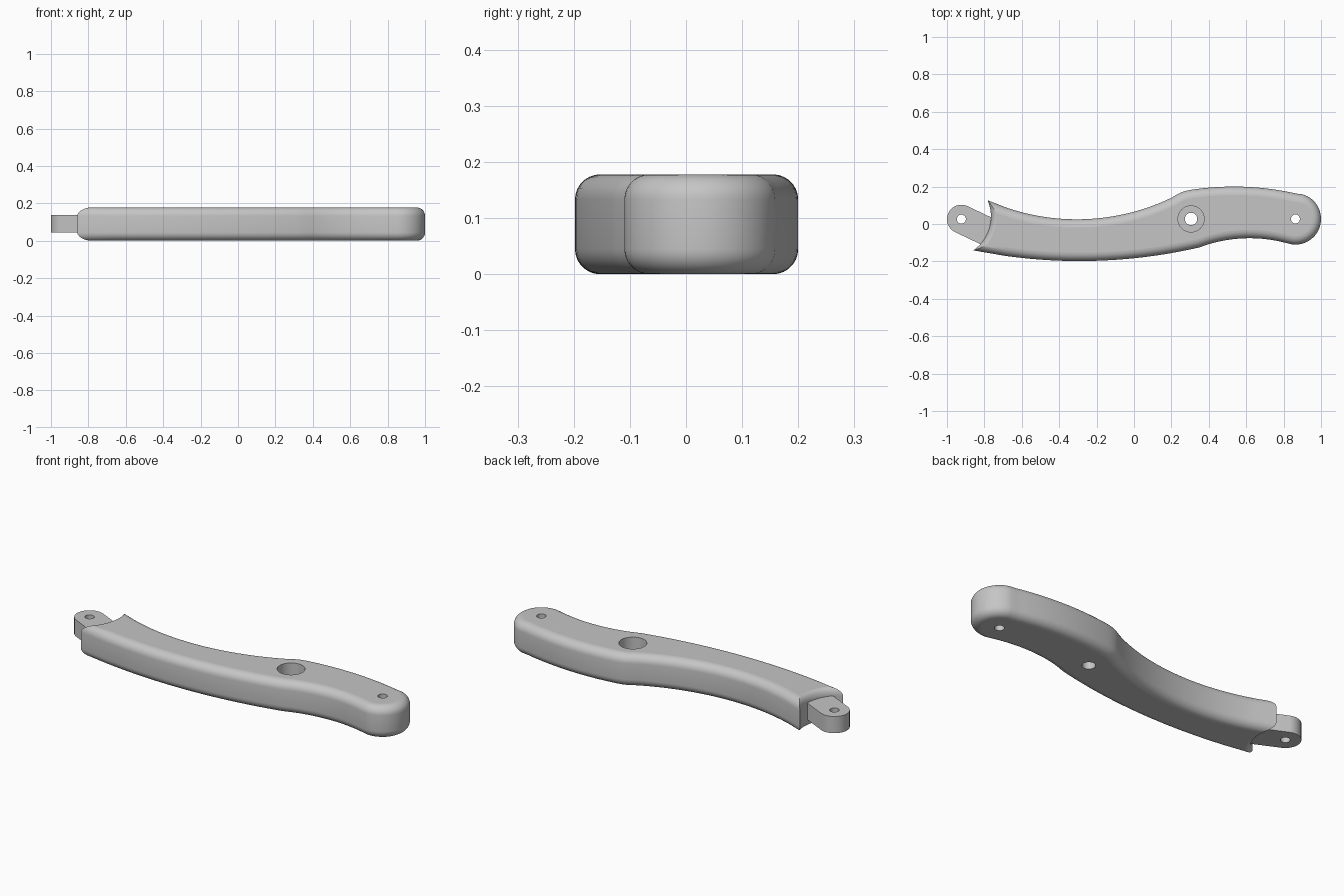
import bpy, bmesh
from math import sin, cos, pi, atan2, radians
from mathutils import Vector

cube = bpy.data.objects.get("Cube")
if cube:
    bpy.data.objects.remove(cube, do_unlink=True)

HEIGHT, FILLET, NOTCH_FILLET = 0.178, 0.045, 0.03
PIVOT = Vector((-0.923, 0.026))
NOSE = Vector((0.863, 0.027))
BOLT = Vector((0.305, 0.027))
NOTCH, NOTCH_RADIUS = Vector((-0.986, 0.04)), 0.221
GREY = (0.56, 0.56, 0.56, 1)

grey = bpy.data.materials.new("plain grey")
grey.use_nodes = True
grey.diffuse_color = GREY
grey.node_tree.nodes["Principled BSDF"].inputs["Base Color"].default_value = GREY


def arc(center, radius, start, end, steps):
    angles = [start + (end - start) * i / steps for i in range(steps + 1)]
    return [center + radius * Vector((cos(a), sin(a))) for a in angles]


def sweep(a, b, c, x0, x1, steps):
    """Shallow circular arc through a, b, c, sampled from x0 to x1."""
    d = 2 * (a[0] * (b[1] - c[1]) + b[0] * (c[1] - a[1]) + c[0] * (a[1] - b[1]))
    sa, sb, sc = (p[0] ** 2 + p[1] ** 2 for p in (a, b, c))
    cx = (sa * (b[1] - c[1]) + sb * (c[1] - a[1]) + sc * (a[1] - b[1])) / d
    cy = (sa * (c[0] - b[0]) + sb * (a[0] - c[0]) + sc * (b[0] - a[0])) / d
    r = ((b[0] - cx) ** 2 + (b[1] - cy) ** 2) ** 0.5
    side = 1 if b[1] > cy else -1
    xs = [x0 + (x1 - x0) * i / steps for i in range(steps + 1)]
    return [Vector((x, cy + side * (r * r - (x - cx) ** 2) ** 0.5)) for x in xs]


def inset(outline, amount):
    """Move a counter-clockwise outline inwards."""
    result = []
    for i, p in enumerate(outline):
        d1 = (p - outline[i - 1]).normalized()
        d2 = (outline[(i + 1) % len(outline)] - p).normalized()
        n1, n2 = Vector((-d1.y, d1.x)), Vector((-d2.y, d2.x))
        result.append(p + (n1 + n2) * (amount / (1 + n1.dot(n2))))
    return result


def solid(name, rings, holes):
    """Skin stacked (points, z) rings and pierce them with (center, steps) holes."""
    bm = bmesh.new()
    stacks = [rings]
    for center, profile in holes:
        stacks.append([(arc(center, r, 0, 2 * pi, 40)[:-1], z) for r, z in profile])
    bottom, top = [], []
    for stack in stacks:
        loops = [[bm.verts.new((p.x, p.y, z)) for p in points] for points, z in stack]
        for low, high in zip(loops, loops[1:]):
            for i in range(len(low)):
                bm.faces.new((low[i - 1], low[i], high[i], high[i - 1]))
        for edges, loop in ((bottom, loops[0]), (top, loops[-1])):
            edges += [bm.edges.get((loop[i - 1], loop[i])) for i in range(len(loop))]
    for edges in (bottom, top):
        bmesh.ops.triangle_fill(bm, edges=edges, use_beauty=True, normal=(0, 0, 1))
    bmesh.ops.recalc_face_normals(bm, faces=bm.faces)
    mesh = bpy.data.meshes.new(name)
    bm.to_mesh(mesh)
    bm.free()
    mesh.materials.append(grey)
    obj = bpy.data.objects.new(name, mesh)
    bpy.context.collection.objects.link(obj)

    # Smooth sides, flat top and bottom
    bpy.ops.object.select_all(action='DESELECT')
    obj.select_set(True)
    bpy.context.view_layer.objects.active = obj
    bpy.ops.object.shade_smooth_by_angle(angle=radians(30))
    for face in mesh.polygons:
        if abs(face.normal.z) > 0.999:
            face.use_smooth = False


def notch_crossing(path, radius):
    """First point where a path enters the notch circle."""
    for p, q in zip(path, path[1:]):
        if (q - NOTCH).length < radius:
            for _ in range(30):
                mid = (p + q) / 2
                if (mid - NOTCH).length < radius:
                    q = mid
                else:
                    p = mid
            return p


# Handle outline, overlong at the notched end
outline = sweep((-0.76, 0.117), (-0.3, 0.025), (0.22, 0.15), -1.1, 0.2, 40)
outline += [Vector((0.235, 0.161)), Vector((0.265, 0.174))]
outline += sweep((0.3, 0.182), (0.54, 0.2), (0.88, 0.16), 0.3, 0.87, 20)
outline += arc(NOSE, 0.137, radians(74), radians(-98), 30)
outline += sweep((0.83, -0.106), (0.62, -0.076), (0.38, -0.114), 0.81, 0.4, 16)
outline += sweep((-0.85, -0.143), (-0.3, -0.198), (0.35, -0.125), 0.35, -1.1, 46)
outline.reverse()
core = [i for i, p in enumerate(outline) if p.x > -0.7]


def handle_ring(t):
    """Outline at fillet angle t, ended by the concave notch."""
    points = inset(outline, FILLET * (1 - sin(t)))
    radius = NOTCH_RADIUS + NOTCH_FILLET * (1 - sin(t))
    low_tip = notch_crossing(points[core[0]::-1], radius)
    high_tip = notch_crossing(points[core[-1]:], radius)
    a, b = (atan2(*(p - NOTCH).yx) for p in (high_tip, low_tip))
    scoop = arc(NOTCH, radius, a, b, 24)[1:-1]
    return [low_tip] + points[core[0]:core[-1] + 1] + [high_tip] + scoop


# Handle body: rounded rims, counterbored bolt hole and nose hole
levels = [(handle_ring(t), FILLET * (1 - cos(t))) for t in
          (pi / 2 * i / 7 for i in range(8))]
levels += [(points, HEIGHT - z) for points, z in reversed(levels)]
solid("handle_body", levels, [
    (BOLT, [(0.033, 0), (0.033, 0.085), (0.07, 0.085), (0.07, HEIGHT)]),
    (NOSE, [(0.024, 0), (0.024, HEIGHT)])])

# Hinge tab: rounded tongue angled into the body
along = Vector((cos(radians(-25.5)), sin(radians(-25.5))))
side = Vector((-along.y, along.x))
heading = atan2(side.y, side.x)
tongue = arc(PIVOT, 0.077, heading, heading + pi, 24)
tongue += [PIVOT + along * 0.24 - side * 0.077, PIVOT + along * 0.24 + side * 0.077]
solid("hinge_tab", [(tongue, 0.045), (tongue, 0.137)],
      [(PIVOT, [(0.024, 0.045), (0.024, 0.137)])])
